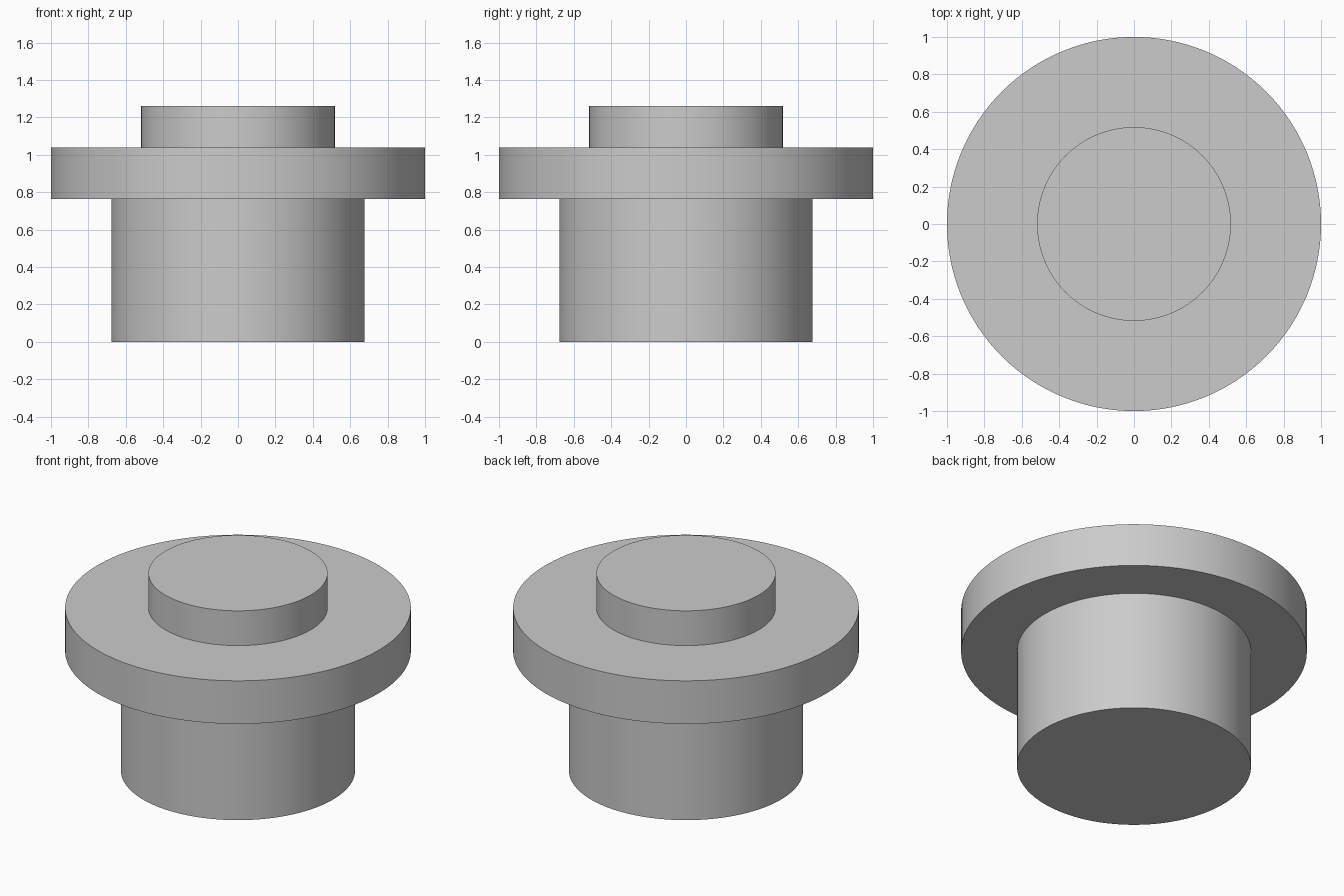
import bpy

cube = bpy.data.objects.get("Cube")
if cube:
    bpy.data.objects.remove(cube, do_unlink=True)

GREY = (0.6, 0.6, 0.6, 1.0)
SIDES = 128

mat = bpy.data.materials.new("plain grey")
mat.use_nodes = True
mat.diffuse_color = GREY
shader = next(n for n in mat.node_tree.nodes if n.type == "BSDF_PRINCIPLED")
shader.inputs["Base Color"].default_value = GREY


def disc(name, radius, bottom, top):
    """Upright round part between two heights, with crisp rims."""
    bpy.ops.mesh.primitive_cylinder_add(
        vertices=SIDES, radius=radius, depth=top - bottom,
        location=(0, 0, (bottom + top) / 2))
    obj = bpy.context.object
    obj.name = name
    obj.data.materials.append(mat)
    bpy.ops.object.shade_smooth_by_angle(angle=0.6)
    return obj


# Stacked round parts, from the ground up
disc("lower_body", 0.677, 0, 0.765)
disc("wide_flange", 1.0, 0.765, 1.04)
disc("top_boss", 0.518, 1.04, 1.262)
